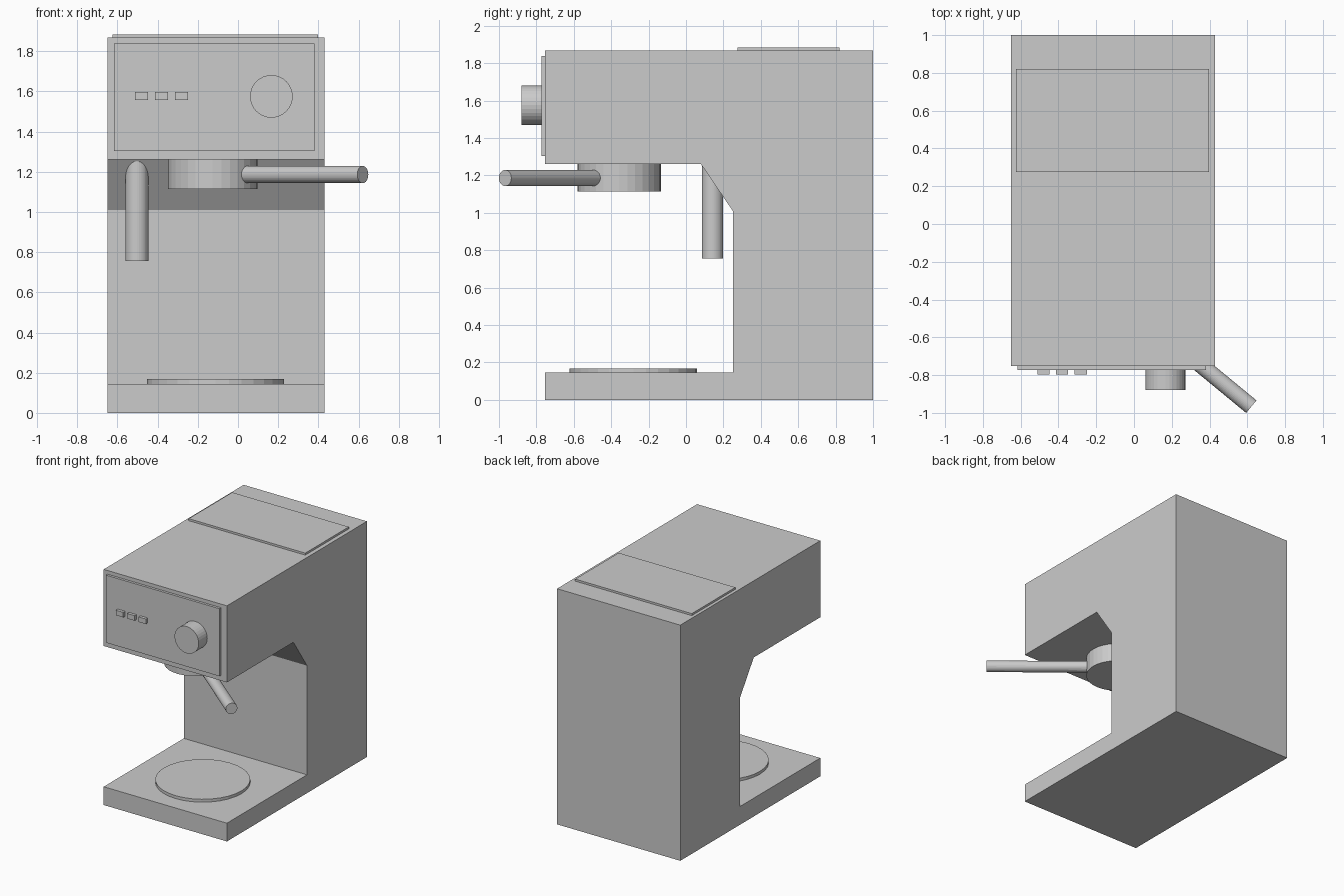
import bpy, bmesh
from mathutils import Vector

if "Cube" in bpy.data.objects:
    bpy.data.objects.remove(bpy.data.objects["Cube"])

X0, X1 = -0.65, 0.43      # body sides
FRONT = -0.753            # body front
PANEL = -0.773            # control panel face


def finish(name, bm):
    bmesh.ops.recalc_face_normals(bm, faces=bm.faces)
    mesh = bpy.data.meshes.new(name)
    bm.to_mesh(mesh)
    bm.free()
    ob = bpy.data.objects.new(name, mesh)
    bpy.context.collection.objects.link(ob)
    return ob


def box(name, lo, hi):
    lo, hi = Vector(lo), Vector(hi)
    bm = bmesh.new()
    bmesh.ops.create_cube(bm, size=1)
    bmesh.ops.scale(bm, vec=hi - lo, verts=bm.verts)
    bmesh.ops.translate(bm, vec=(lo + hi) / 2, verts=bm.verts)
    return finish(name, bm)


def rod(name, start, end, radius, sides=32):
    start, end = Vector(start), Vector(end)
    axis = end - start
    bm = bmesh.new()
    bmesh.ops.create_cone(bm, cap_ends=True, segments=sides, radius1=radius,
                          radius2=radius, depth=axis.length)
    turn = axis.to_track_quat('Z', 'Y').to_matrix()
    bmesh.ops.rotate(bm, matrix=turn, verts=bm.verts)
    bmesh.ops.translate(bm, vec=(start + end) / 2, verts=bm.verts)
    return finish(name, bm)


# C-shaped body: side profile (y, z) extruded across x
profile = [(FRONT, 0), (1, 0), (1, 1.867), (FRONT, 1.867), (FRONT, 1.26),
           (0.08, 1.26), (0.25, 1.01), (0.25, 0.145), (FRONT, 0.145)]
bm = bmesh.new()
side = bm.faces.new([bm.verts.new((X0, y, z)) for y, z in profile])
out = bmesh.ops.extrude_face_region(bm, geom=[side], use_keep_orig=True)
moved = [v for v in out['geom'] if isinstance(v, bmesh.types.BMVert)]
bmesh.ops.translate(bm, vec=(X1 - X0, 0, 0), verts=moved)
finish("body", bm)

# Tank lid and control panel
box("tank_lid", (-0.625, 0.275, 1.86), (0.397, 0.82, 1.883))
box("control_panel", (-0.617, PANEL, 1.303), (0.38, FRONT + 0.005, 1.838))

# Buttons and dial
for i in range(3):
    x = -0.48 + 0.099 * i
    box(f"button_{i + 1}", (x - 0.032, -0.797, 1.557), (x + 0.032, PANEL + 0.005, 1.597))
rod("dial", (0.166, PANEL + 0.005, 1.575), (0.166, -0.88, 1.575), 0.106)

# Brew head with angled filter handle
rod("brew_head", (-0.126, -0.357, 1.113), (-0.126, -0.357, 1.265), 0.222)
rod("filter_handle", (0.042, -0.49, 1.186), (0.621, -0.967, 1.186), 0.043)

# Steam wand and drip plate
rod("steam_wand", (-0.503, 0.142, 0.756), (-0.503, 0.142, 1.265), 0.057)
rod("drip_plate", (-0.112, -0.281, 0.14), (-0.112, -0.281, 0.168), 0.341)
